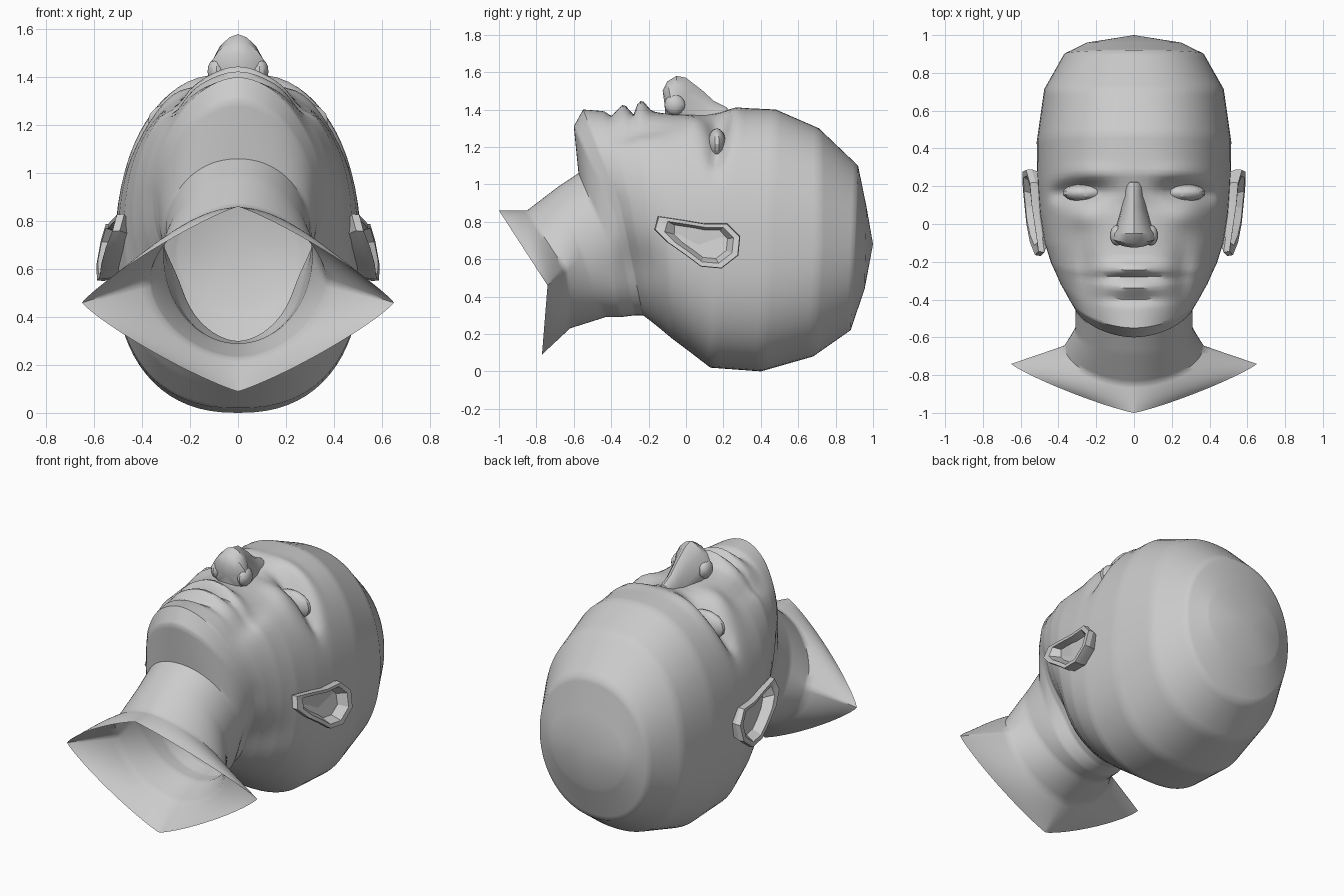
import bpy, bmesh, math
from mathutils import Vector

old = bpy.data.objects.get("Cube")
if old:
    bpy.data.objects.remove(old, do_unlink=True)

clay = bpy.data.materials.new("clay_grey")
clay.use_nodes = True
grey = (0.6, 0.6, 0.6, 1)
clay.diffuse_color = grey
clay.node_tree.nodes["Principled BSDF"].inputs["Base Color"].default_value = grey


def finish(name, bm, angle=30):
    bmesh.ops.recalc_face_normals(bm, faces=bm.faces)
    mesh = bpy.data.meshes.new(name)
    bm.to_mesh(mesh)
    bm.free()
    mesh.materials.append(clay)
    obj = bpy.data.objects.new(name, mesh)
    bpy.context.collection.objects.link(obj)
    bpy.ops.object.select_all(action='DESELECT')
    obj.select_set(True)
    bpy.context.view_layer.objects.active = obj
    bpy.ops.object.shade_smooth_by_angle(angle=math.radians(angle))
    return obj


def bridge(bm, a, b):
    n = len(a)
    for i in range(n):
        j = (i + 1) % n
        bm.faces.new((a[i], a[j], b[j], b[i]))


def section(ring, count):
    """Rounded section between a front and a back point, widest at fraction t."""
    fy, fz, by, bz, w, t, power, bow = ring
    front, back = Vector((0, fy, fz)), Vector((0, by, bz))
    middle = front.lerp(back, t) + Vector((0, bow, 0))
    points = []
    for i in range(count):
        a = math.tau * i / count
        s, c = math.sin(a), math.cos(a)
        x = w * math.copysign(abs(s) ** (2 / power), s)
        k = abs(c) ** (2 / power)
        p = middle.lerp(front if c > 0 else back, k)
        points.append(Vector((x, p.y, p.z)))
    return points


def loft(rings, count, steps):
    bm = bmesh.new()
    rows = []
    for r0, r1 in zip(rings, rings[1:]):
        for k in range(steps):
            rows.append([a + (b - a) * k / steps for a, b in zip(r0, r1)])
    rows.append(rings[-1])
    loops = [[bm.verts.new(p) for p in section(r, count)] for r in rows]
    for a, b in zip(loops, loops[1:]):
        bridge(bm, a, b)
    return bm, loops


def fan(bm, loop, tip):
    v = bm.verts.new(tip)
    for a, b in zip(loop, loop[1:] + loop[:1]):
        bm.faces.new((a, b, v))


def bell(*ratios):
    return math.exp(-sum(r * r for r in ratios))


# Head and neck: front y, z, back y, z, half width, widest point, roundness, bow
body = [
    (.965, .88, .955, .44, .25, .5, 2, 0),
    (.92, 1.1, .88, .22, .37, .5, 2.1, 0),
    (.71, 1.3, .68, .08, .475, .52, 2.25, .02),
    (.48, 1.4, .4, 0, .515, .55, 2.35, 0),
    (.27, 1.41, .13, .02, .512, .56, 2.4, 0),
    (.1, 1.37, .0, .12, .5, .55, 2.4, 0),
    (-.12, 1.38, -.08, .18, .475, .52, 2.3, 0),
    (-.26, 1.4, -.14, .23, .44, .49, 2.2, 0),
    (-.42, 1.39, -.19, .27, .395, .46, 2.05, .02),
    (-.55, 1.4, -.23, .3, .355, .45, 1.85, .05),
    (-.6, 1.31, -.27, .3, .335, .45, 1.85, .07),
    (-.575, 1.06, -.35, .29, .31, .45, 2.1, .05),
    (-.68, .99, -.43, .29, .31, .48, 2, 0),
    (-.85, .86, -.62, .23, .37, .5, 1.8, .09),
    (-1, .86, -.77, .09, .65, .52, 1.16, .14),
]
bm, loops = loft(body, 72, 8)
fan(bm, loops[0], (0, 1, .68))

# Sculpted face relief: centre x, y, radius x, y, height
relief = [
    (.26, .175, .12, .05, -.1),      # eye sockets
    (.39, .155, .06, .045, -.05),    # outer eye corners
    (.22, .275, .14, .035, .015),    # brow ridges
    (.27, .04, .1, .06, .03),        # cheekbones
    (.26, -.27, .05, .16, -.04),     # folds beside the mouth
    (0, -.235, .15, .035, .05),      # upper lip
    (0, -.285, .17, .014, -.04),     # mouth line
    (0, -.335, .14, .028, .03),      # lower lip
    (0, -.4, .14, .022, -.025),      # crease above chin
]
for v in bm.verts:
    x, y, z = abs(v.co.x), v.co.y, v.co.z
    fade = min(1, max(0, (z - .9) / .25))
    if fade and y > -.57:
        v.co.z += fade * sum(h * bell((x - cx) / rx, (y - cy) / ry)
                             for cx, cy, rx, ry, h in relief)
    # hollow behind the jaw corner
    v.co.x *= 1 - .1 * bell((y + .28) / .13, (z - .56) / .13)
finish("head_and_neck", bm, 45)

# Nose bridge, tip and underside
nose = [
    (.22, 1.41, .22, 1.28, .06, .8, 1.8, 0),
    (.15, 1.445, .15, 1.28, .055, .8, 1.8, 0),
    (.09, 1.5, .09, 1.28, .07, .8, 1.6, 0),
    (.0, 1.57, .0, 1.3, .09, .75, 1.6, 0),
    (-.05, 1.58, -.05, 1.32, .115, .6, 1.7, 0),
    (-.1, 1.55, -.09, 1.34, .12, .6, 1.8, .02),
    (-.125, 1.5, -.11, 1.36, .09, .6, 1.8, .02),
]
bm, loops = loft(nose, 16, 1)
fan(bm, loops[0], (0, .24, 1.34))
fan(bm, loops[-1], (0, -.115, 1.43))
finish("nose", bm, 40)


def ellipsoid(name, centre, radii):
    bm = bmesh.new()
    bmesh.ops.create_uvsphere(bm, u_segments=14, v_segments=8, radius=1)
    bmesh.ops.scale(bm, vec=radii, verts=bm.verts)
    bmesh.ops.translate(bm, vec=centre, verts=bm.verts)
    return finish(name, bm)


# Ear outline as y, z
outline = [(-.17, .76), (-.1, .69), (0, .62), (.08, .56), (.19, .55), (.28, .62),
           (.29, .72), (.22, .79), (.1, .79), (-.02, .81), (-.15, .83)]


def ear(name, side):
    bm = bmesh.new()
    centre = Vector((.11, .69))

    def ring(scale, depth, flat=None):
        loop = []
        for p in outline:
            y, z = centre.lerp(Vector(p), scale)
            x = .59 - .3 * max(0, z - .66) - .1 * max(0, .2 - y) - depth
            loop.append(bm.verts.new((side * (flat or x), y, z)))
        return loop

    rings = [ring(.82, 0, .46), ring(1, .03), ring(.98, 0), ring(.8, .005), ring(.62, .06)]
    for a, b in zip(rings, rings[1:]):
        bridge(bm, a, b)
    bm.faces.new(rings[-1])
    finish(name, bm, 25)


for word, side in (("left", 1), ("right", -1)):
    ear(word + "_ear", side)
    ellipsoid(word + "_eyelid", (side * .255, .165, 1.215), (.125, .05, .085))
    ellipsoid(word + "_nostril_wing", (side * .09, -.06, 1.425), (.038, .055, .055))
